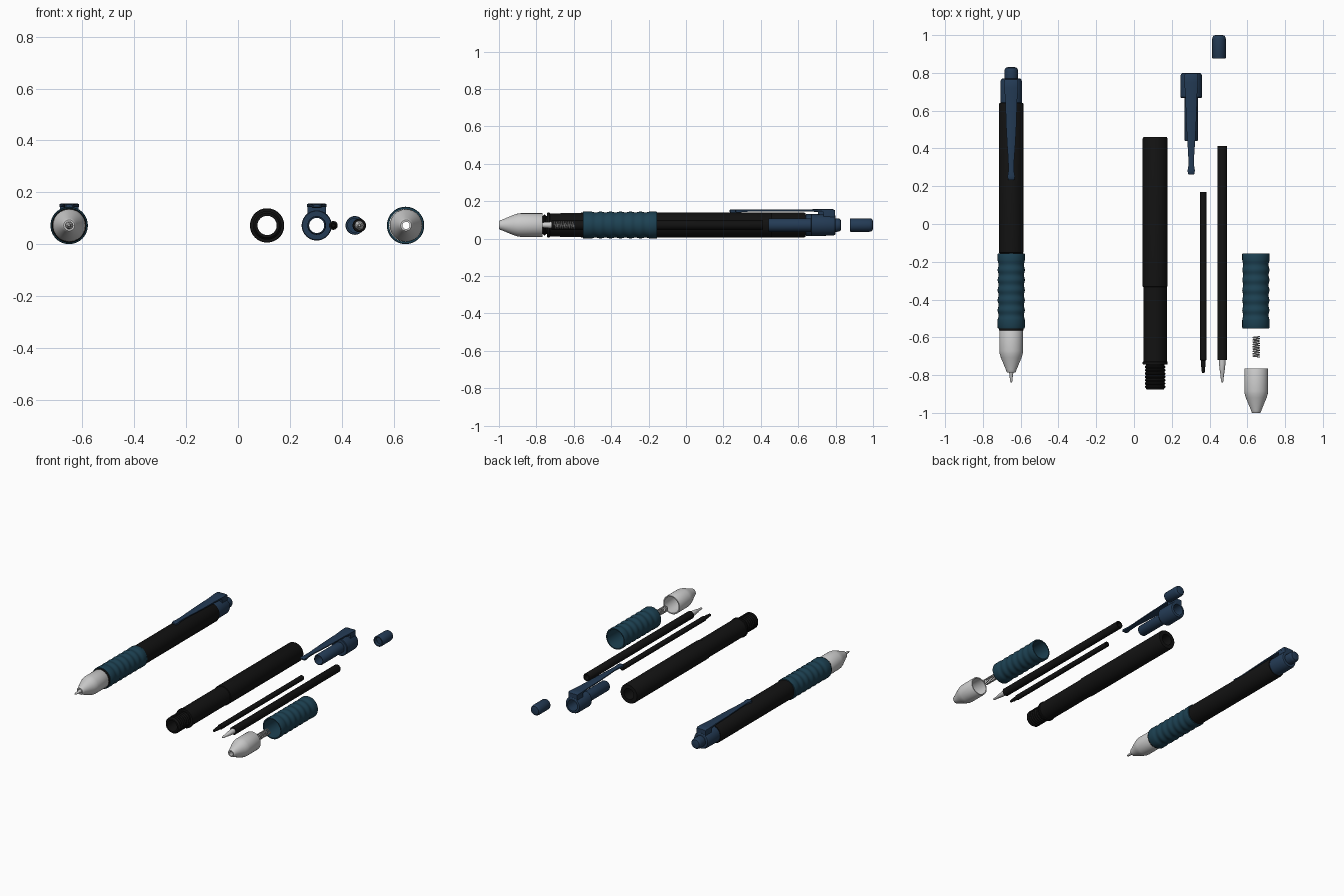
import bpy, bmesh, math

if "Cube" in bpy.data.objects:
    bpy.data.objects.remove(bpy.data.objects["Cube"])

Z = 0.073          # height of every part's axis
PEN_X = -0.65      # assembled pen axis


def material(name, rgb):
    m = bpy.data.materials.new(name)
    m.diffuse_color = (*rgb, 1)
    m.use_nodes = True
    m.node_tree.nodes["Principled BSDF"].inputs["Base Color"].default_value = m.diffuse_color
    return m


BLACK = material("black_plastic", (0.006, 0.006, 0.006))
BLUE = material("blue_plastic", (0.017, 0.043, 0.09))
TEAL = material("teal_rubber", (0.012, 0.053, 0.085))


def finish(name, bm, x, mat, y=0):
    bmesh.ops.remove_doubles(bm, verts=bm.verts, dist=1e-5)
    bmesh.ops.recalc_face_normals(bm, faces=bm.faces)
    me = bpy.data.meshes.new(name)
    bm.to_mesh(me)
    bm.free()
    if mat:
        me.materials.append(mat)
    ob = bpy.data.objects.new(name, me)
    ob.location = (x, y, Z)
    bpy.context.collection.objects.link(ob)
    bpy.ops.object.select_all(action='DESELECT')
    ob.select_set(True)
    bpy.context.view_layer.objects.active = ob
    bpy.ops.object.shade_smooth_by_angle(angle=math.radians(30))
    return ob


def lathe(name, profile, x, mat=None, sides=48, closed=True):
    """Turn (y, radius) points around the y axis."""
    bm = bmesh.new()
    rings = []
    for y, r in profile:
        rings.append([bm.verts.new((r * math.cos(2 * math.pi * i / sides), y,
                                    r * math.sin(2 * math.pi * i / sides)))
                      for i in range(sides)])
    pairs = list(zip(rings, rings[1:]))
    if closed:
        pairs.append((rings[-1], rings[0]))
    for a, b in pairs:
        for i in range(sides):
            j = (i + 1) % sides
            bm.faces.new((a[i], a[j], b[j], b[i]))
    return finish(name, bm, x, mat)


def plate(name, stations, x, mat):
    """Loft rectangles (y, half width, bottom, top) along y."""
    bm = bmesh.new()
    prev = None
    for y, w, lo, hi in stations:
        c = min(0.003, (hi - lo) / 3)
        pts = [(-w, lo), (w, lo), (w, hi - c), (w - 2 * c, hi), (2 * c - w, hi), (-w, hi - c)]
        ring = [bm.verts.new((px, y, pz)) for px, pz in pts]
        if prev:
            for i in range(6):
                j = (i + 1) % 6
                bm.faces.new((prev[i], prev[j], ring[j], ring[i]))
        else:
            bm.faces.new(ring)
        prev = ring
    bm.faces.new(prev)
    return finish(name, bm, x, mat)


def assembled(ob, dy):
    """Linked copy of a loose part in its place on the assembled pen."""
    c = ob.copy()
    c.name = "pen_" + ob.name
    c.location = (PEN_X, dy, Z)
    bpy.context.collection.objects.link(c)


# Barrel with threaded nose, collar and stepped grip seat
thread = []
for i in range(7):
    y = -0.870 + i * 0.0175
    thread += [(y, 0.049), (y + 0.006, 0.055), (y + 0.010, 0.055), (y + 0.016, 0.049)]
barrel = lathe("barrel", [(-0.875, 0.037), (-0.875, 0.047)] + thread + [
    (-0.743, 0.049), (-0.743, 0.064), (-0.74, 0.066), (-0.73, 0.066), (-0.727, 0.062),
    (-0.333, 0.062), (-0.331, 0.066), (0.452, 0.066), (0.46, 0.062), (0.46, 0.037)], 0.112, BLACK)

# Rubber grip with soft waves
waves = []
for i in range(61):
    t = i / 60
    dip = 0.0025 * (1 - math.cos(2 * math.pi * 6 * t))
    waves.append((-0.51 + 0.32 * t, 0.072 - dip))
grip = lathe("grip", [(-0.552, 0.063), (-0.552, 0.070), (-0.548, 0.072)] + waves +
             [(-0.159, 0.072), (-0.155, 0.070), (-0.155, 0.063)], 0.645, TEAL)

# Metal nose cone, hollow
cone = lathe("nose_cone", [
    (-0.766, 0.055), (-0.766, 0.062), (-0.768, 0.063), (-0.885, 0.063), (-0.90, 0.061),
    (-0.92, 0.055), (-0.985, 0.028), (-0.995, 0.025), (-1.0, 0.021), (-1.0, 0.014),
    (-0.985, 0.014), (-0.91, 0.050), (-0.89, 0.055)], 0.647)

# Cap head with plug tube that slides into the barrel
cap = lathe("cap_head", [
    (0.44, 0.029), (0.44, 0.033), (0.446, 0.036), (0.668, 0.036), (0.668, 0.055),
    (0.672, 0.058), (0.785, 0.057), (0.797, 0.052), (0.80, 0.047), (0.80, 0.037),
    (0.69, 0.037), (0.69, 0.029)], 0.303, BLUE)

# Tapered pocket clip and its bridge to the cap
clip = plate("pocket_clip", [
    (0.262, 0.013, 0.070, 0.080), (0.267, 0.018, 0.068, 0.082), (0.285, 0.019, 0.067, 0.083),
    (0.31, 0.015, 0.070, 0.083), (0.37, 0.016, 0.073, 0.083), (0.44, 0.021, 0.073, 0.083),
    (0.55, 0.027, 0.073, 0.083), (0.68, 0.031, 0.072, 0.084), (0.75, 0.037, 0.070, 0.085),
    (0.785, 0.037, 0.070, 0.085), (0.796, 0.033, 0.070, 0.080)], 0.303, BLUE)
bridge = plate("clip_bridge", [
    (0.735, 0.036, 0.045, 0.076), (0.785, 0.036, 0.040, 0.078),
    (0.796, 0.033, 0.040, 0.074)], 0.303, BLUE)

# Push button, open at the front
button = lathe("push_button", [
    (0.90, 0), (0.90, 0.027), (0.876, 0.027), (0.876, 0.034), (0.88, 0.036), (0.98, 0.036),
    (0.99, 0.034), (0.997, 0.029), (1.0, 0.020), (1.0, 0)], 0.45, BLUE, closed=False)

# Ink refill and its metal tip
refill = lathe("refill_tube", [
    (-0.72, 0), (-0.72, 0.024), (-0.717, 0.026), (0.408, 0.026), (0.412, 0.024),
    (0.412, 0.017), (0.36, 0.017), (0.36, 0)], 0.467, BLACK, 32, False)
tip = lathe("refill_tip", [
    (-0.715, 0), (-0.715, 0.018), (-0.74, 0.017), (-0.79, 0.0115), (-0.795, 0.009),
    (-0.83, 0.007), (-0.838, 0.004), (-0.84, 0)], 0.467, None, 32, False)

# Thin inner ink tube with a small nib
lathe("inner_tube", [
    (-0.788, 0), (-0.788, 0.006), (-0.78, 0.009), (-0.76, 0.009), (-0.755, 0.012),
    (-0.722, 0.012), (-0.72, 0.017), (0.17, 0.017), (0.17, 0.010), (0.12, 0.010),
    (0.12, 0)], 0.367, BLACK, 32, False)

# Coil spring swept as a thin tube
bm = bmesh.new()
turns, steps, sides, R, r = 9, 20, 8, 0.018, 0.003
prev = None
for k in range(turns * steps + 1):
    a = 2 * math.pi * k / steps
    y0 = -0.705 + 0.11 * k / (turns * steps)
    ring = []
    for s in range(sides):
        b = 2 * math.pi * s / sides
        q = R + r * math.cos(b)
        ring.append(bm.verts.new((q * math.cos(a), y0 + r * math.sin(b), q * math.sin(a))))
    if prev:
        for s in range(sides):
            n = (s + 1) % sides
            bm.faces.new((prev[s], prev[n], ring[n], ring[s]))
    else:
        bm.faces.new(ring)
    prev = ring
bm.faces.new(prev)
finish("spring", bm, 0.647, None)

# Assembled pen from linked copies
for part, dy in ((barrel, 0.18), (grip, 0), (cone, 0.213), (cap, -0.03), (clip, -0.03),
                 (bridge, -0.03), (button, -0.17), (refill, 0), (tip, 0)):
    assembled(part, dy)
